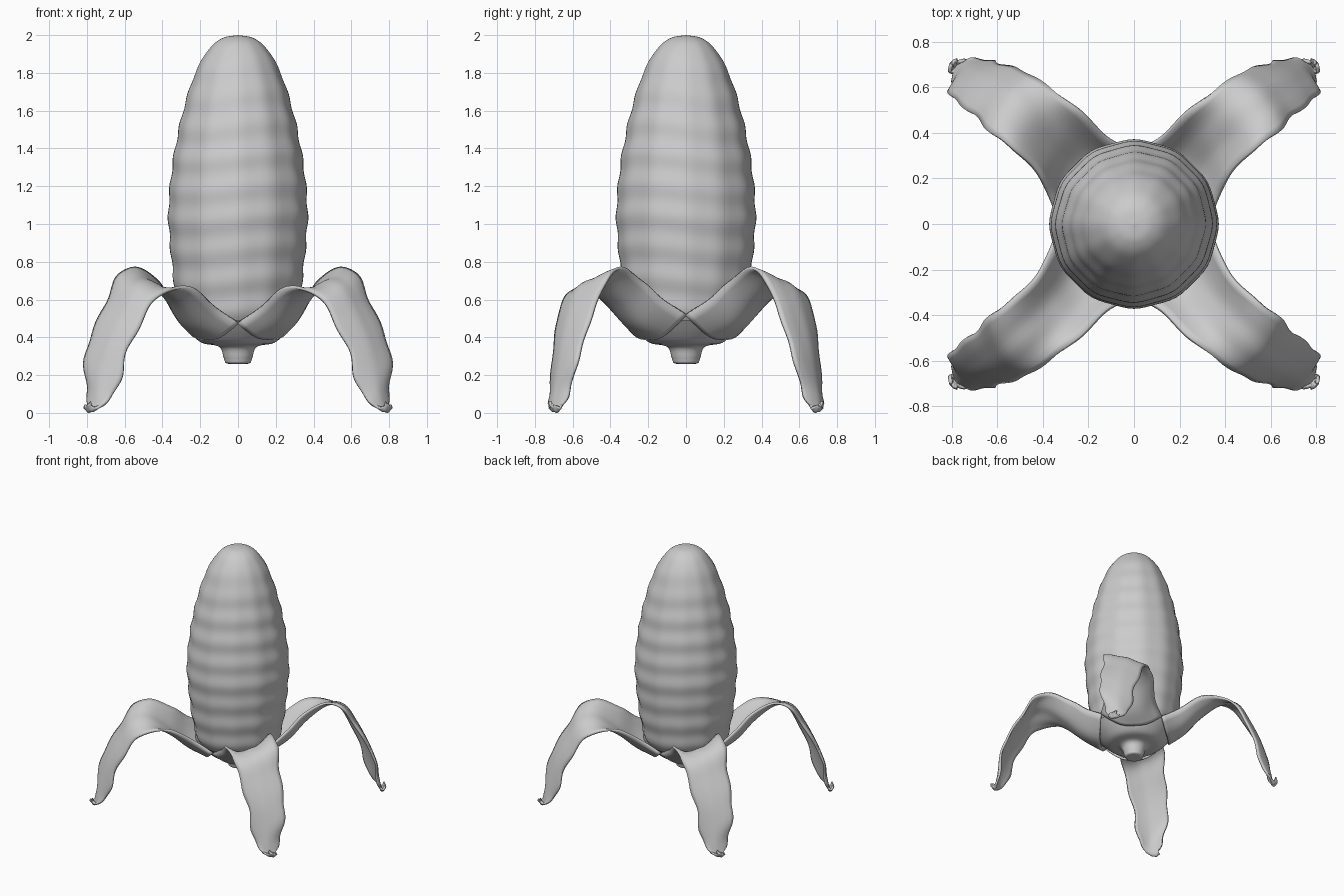
import bpy, bmesh, math
from mathutils import Vector

if "Cube" in bpy.data.objects:
    bpy.data.objects.remove(bpy.data.objects["Cube"], do_unlink=True)

grey = bpy.data.materials.new("plain grey")
grey.use_nodes = True
colour = (0.6, 0.6, 0.6, 1)
grey.diffuse_color = colour
grey.node_tree.nodes["Principled BSDF"].inputs["Base Color"].default_value = colour


def smooth_path(points, steps):
    """Catmull-Rom samples through the given points."""
    pts = [Vector(p) for p in points]
    pts = [pts[0] * 2 - pts[1]] + pts + [pts[-1] * 2 - pts[-2]]
    out = []
    for a, b, c, d in zip(pts, pts[1:], pts[2:], pts[3:]):
        for i in range(steps):
            t = i / steps
            out.append(0.5 * (2 * b + (c - a) * t + (2 * a - 5 * b + 4 * c - d) * t ** 2
                              + (3 * b - a - 3 * c + d) * t ** 3))
    return out + [pts[-2]]


def grid_object(name, rows, closed=False):
    """Skin a list of equally long rows of points with quads."""
    bm = bmesh.new()
    grid = [[bm.verts.new(p) for p in row] for row in rows]
    for low, high in zip(grid, grid[1:]):
        count = len(low)
        for i in range(count if closed else count - 1):
            j = (i + 1) % count
            bm.faces.new((low[i], low[j], high[j], high[i]))
    if closed:
        bmesh.ops.remove_doubles(bm, verts=bm.verts, dist=0.0001)
    bmesh.ops.recalc_face_normals(bm, faces=bm.faces)
    mesh = bpy.data.meshes.new(name)
    bm.to_mesh(mesh)
    bm.free()
    mesh.materials.append(grey)
    obj = bpy.data.objects.new(name, mesh)
    bpy.context.scene.collection.objects.link(obj)
    bpy.ops.object.select_all(action="DESELECT")
    obj.select_set(True)
    bpy.context.view_layer.objects.active = obj
    bpy.ops.object.shade_smooth_by_angle(angle=math.radians(60))
    return obj


def lathe(name, profile, steps, ripple=0.0, lobe=0.0, sides=72):
    """Revolve a profile, with optional kernel rings and lengthwise rows."""
    rows = []
    for r, z in smooth_path(profile, steps):
        fade = min(1, max(0, r) / 0.3) ** 2
        row = []
        for i in range(sides):
            a = math.tau * i / sides
            wave = ripple * math.sin(math.tau * z / 0.165 + 0.8 * math.sin(2 * a))
            grooves = lobe * math.cos(12 * a)
            radius = max(0, r) + fade * (wave + grooves) if r > 0.001 else 0
            row.append((radius * math.cos(a), radius * math.sin(a), z))
        rows.append(row)
    return grid_object(name, rows, closed=True)


# Rippled cob
lathe("cob", [(0, 0.4), (0.22, 0.42), (0.295, 0.5), (0.33, 0.65), (0.353, 0.85),
              (0.366, 1.05), (0.352, 1.25), (0.325, 1.43), (0.28, 1.63), (0.22, 1.81),
              (0.15, 1.93), (0.08, 1.985), (0, 2)], 10, ripple=0.004, lobe=0.003)

# Cup and stem under the cob
lathe("stem_cup", [(0, 0.26), (0.06, 0.262), (0.075, 0.29), (0.1, 0.35), (0.19, 0.37),
                   (0.25, 0.42), (0.31, 0.49)], 5)

# Husk leaf: side edge, middle line and front edge from cup to tip
side_edge = [(0.32, 0, 0.52), (0.37, 0.12, 0.6), (0.42, 0.22, 0.69), (0.53, 0.33, 0.765),
             (0.63, 0.4, 0.73), (0.69, 0.47, 0.59), (0.77, 0.53, 0.42), (0.81, 0.58, 0.25),
             (0.79, 0.62, 0.1), (0.8, 0.66, 0.03), (0.81, 0.69, 0.04)]
middle = [(0.18, 0.18, 0.39), (0.26, 0.27, 0.46), (0.35, 0.37, 0.59), (0.46, 0.47, 0.69),
          (0.55, 0.55, 0.67), (0.62, 0.6, 0.54), (0.69, 0.64, 0.38), (0.73, 0.67, 0.22),
          (0.75, 0.69, 0.09), (0.78, 0.69, 0.01), (0.8, 0.71, 0.04)]
front_edge = [(0, 0.32, 0.475), (0.12, 0.38, 0.56), (0.24, 0.5, 0.66), (0.36, 0.59, 0.65),
              (0.45, 0.65, 0.59), (0.52, 0.68, 0.46), (0.59, 0.7, 0.32), (0.62, 0.71, 0.18),
              (0.67, 0.72, 0.08), (0.75, 0.72, 0.03), (0.78, 0.72, 0.06)]


def leaf(name, sx, sy):
    rows = []
    lines = [smooth_path(line, 6) for line in (side_edge, middle, front_edge)]
    for n, (a, m, b) in enumerate(zip(*lines)):
        # Ragged edges that roughen toward the tip
        rag = 0.01 * n / len(lines[0])
        across = (a - b).normalized()
        a = a + across * rag * math.sin(n * 0.8)
        b = b - across * rag * math.sin(n * 0.6 + 2)
        row = []
        for i in range(13):
            t = i / 12
            p = a * (1 - t) * (1 - 2 * t) + m * 4 * t * (1 - t) + b * t * (2 * t - 1)
            p.z += 0.004 * math.sin(t * 14) * math.sin(math.pi * t)
            # Stay on the leaf's own quarter and above the floor
            row.append((max(p.x, 0) * sx, max(p.y, 0) * sy, max(p.z, 0.008)))
        rows.append(row)
    obj = grid_object(name, rows)
    solid = obj.modifiers.new("thickness", "SOLIDIFY")
    solid.thickness = 0.016
    solid.offset = 0


for name, sx, sy in (("front_left_leaf", 1, -1), ("front_right_leaf", -1, -1),
                     ("back_left_leaf", 1, 1), ("back_right_leaf", -1, 1)):
    leaf(name, sx, sy)
